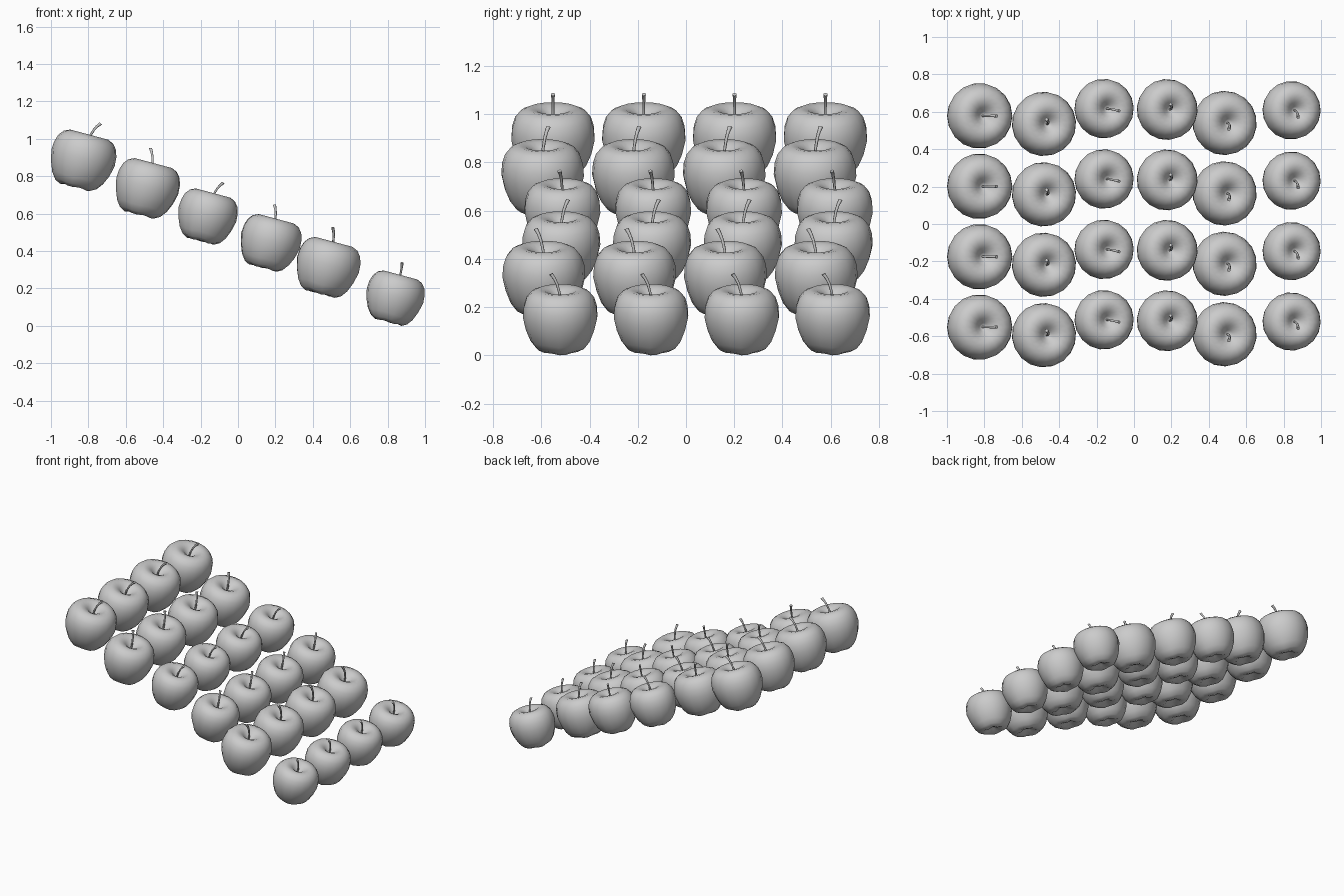
import bpy, bmesh
from math import radians, cos, sin, pi, atan2
from mathutils import Matrix, Vector

if "Cube" in bpy.data.objects:
    bpy.data.objects.remove(bpy.data.objects["Cube"])

TILT = radians(15)
# unit-radius apple half section (radius, height), bottom dimple to stem dimple
PROFILE = [(0, -.64), (.14, -.68), (.3, -.79), (.48, -.82), (.65, -.73), (.8, -.53), (.92, -.24),
           (1, .1), (.98, .38), (.91, .6), (.78, .76), (.6, .84), (.42, .82),
           (.27, .74), (.13, .6), (0, .5)]
STEM = [(0, .48), (.02, .75), (.09, 1.0), (.16, 1.14), (.25, 1.26)]


def apple_mesh():
    bm = bmesh.new()
    vs = [bm.verts.new((r, 0, z)) for r, z in PROFILE]
    for a, b in zip(vs, vs[1:]):
        bm.edges.new((a, b))
    bmesh.ops.spin(bm, geom=bm.verts[:] + bm.edges[:], cent=(0, 0, 0), axis=(0, 0, 1),
                   angle=2 * pi, steps=18)
    bmesh.ops.remove_doubles(bm, verts=bm.verts, dist=1e-4)
    bmesh.ops.dissolve_degenerate(bm, edges=bm.edges, dist=1e-5)
    # soft five-lobed base
    for v in bm.verts:
        r = Vector((v.co.x, v.co.y)).length
        if v.co.z < -.5 and r > .2:
            v.co.z += .02 * cos(5 * atan2(v.co.y, v.co.x))
    bmesh.ops.recalc_face_normals(bm, faces=bm.faces)
    for f in bm.faces:
        f.smooth = True
    me = bpy.data.meshes.new("apple")
    bm.to_mesh(me)
    bm.free()
    return me


def stem_mesh():
    # six-sided tapering tube, flared at the tip
    bm = bmesh.new()
    rings = []
    for (x, z), rad in zip(STEM, (.035, .035, .038, .043, .055)):
        lean = .45 * x / .25
        rings.append([bm.verts.new((x + rad * cos(a) * cos(lean), rad * sin(a),
                                    z - rad * cos(a) * sin(lean)))
                      for a in (i * pi / 3 for i in range(6))])
    for lo, hi in zip(rings, rings[1:]):
        for i in range(6):
            j = (i + 1) % 6
            bm.faces.new((lo[i], lo[j], hi[j], hi[i])).smooth = True
    bm.faces.new(rings[-1])
    bm.faces.new(rings[0][::-1])
    me = bpy.data.meshes.new("stem")
    bm.to_mesh(me)
    bm.free()
    return me


apple, stem = apple_mesh(), stem_mesh()

# columns: x min, x max, z min, z max, y of back row, radius, stem direction
COLUMNS = [(-1.0, -.65, .72, 1.05, .578, .175, 0),
           (-.655, -.308, .575, .895, .535, .172, 145),
           (-.32, 0, .433, .735, .617, .159, -18),
           (.015, .34, .29, .597, .612, .163, 135),
           (.313, .656, .15, .475, .54, .172, 232),
           (.685, 1.0, 0, .295, .608, .156, 258)]

for c, (x0, x1, z0, z1, y_back, rad, turn) in enumerate(COLUMNS):
    rot = Matrix.Rotation(TILT, 4, 'Y') @ Matrix.Rotation(radians(turn), 4, 'Z') @ Matrix.Scale(rad, 4)
    pts = [rot @ v.co for v in apple.vertices]
    mid_x = (min(p.x for p in pts) + max(p.x for p in pts)) / 2
    mid_z = (min(p.z for p in pts) + max(p.z for p in pts)) / 2
    dz = -min(p.z for p in pts) if z0 == 0 else (z0 + z1) / 2 - mid_z
    # four apples per column
    for r in range(4):
        place = Matrix.Translation(((x0 + x1) / 2 - mid_x, y_back - .3765 * r, dz)) @ rot
        for name, me in (("apple", apple), ("stem", stem)):
            ob = bpy.data.objects.new(f"{name}_{c + 1}_{r + 1}", me)
            bpy.context.collection.objects.link(ob)
            ob.matrix_world = place
